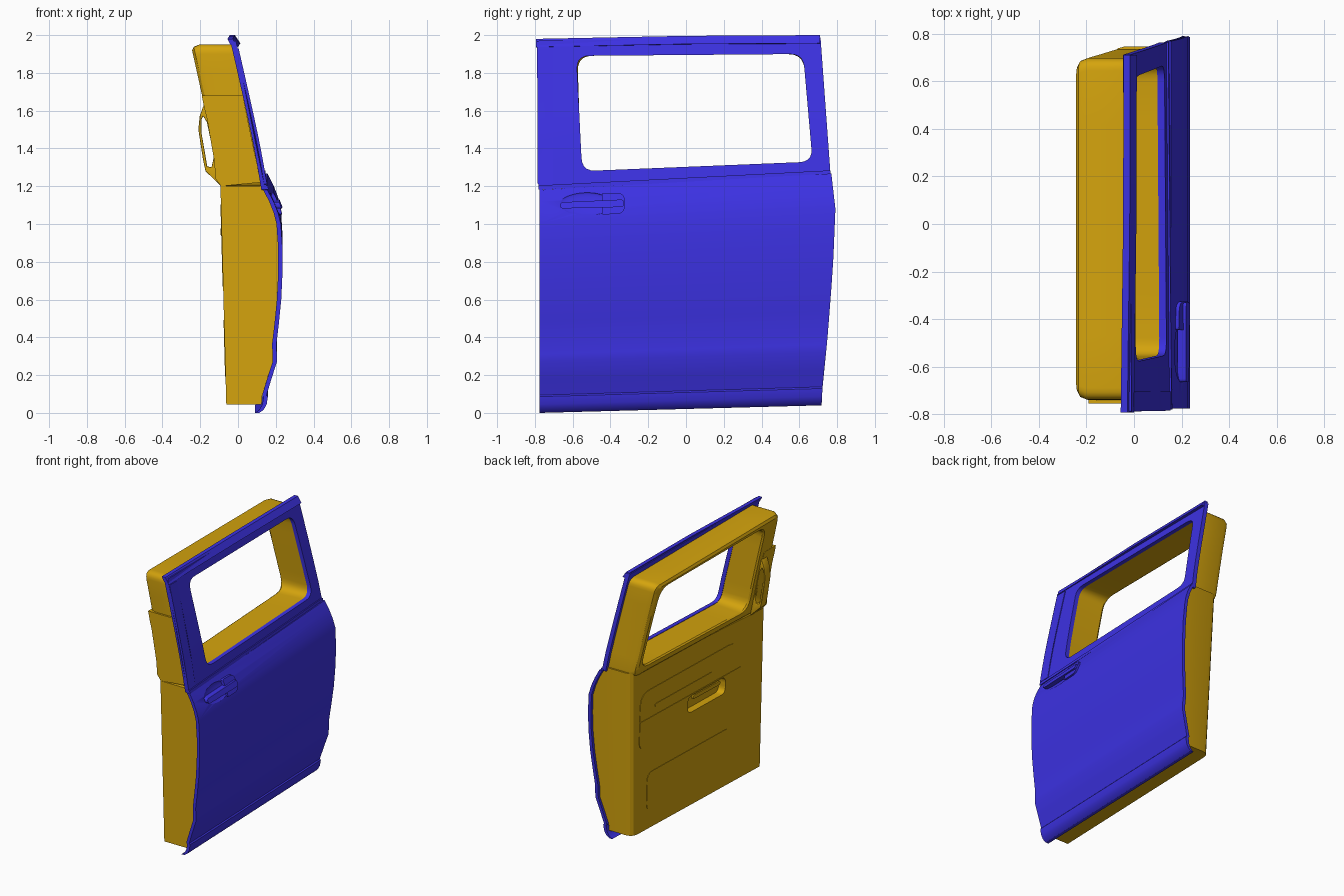
import bpy, bmesh
from math import radians
from mathutils import Vector

if "Cube" in bpy.data.objects:
    bpy.data.objects.remove(bpy.data.objects["Cube"])


def material(name, rgb):
    m = bpy.data.materials.new(name)
    m.use_nodes = True
    m.diffuse_color = (*rgb, 1)
    m.node_tree.nodes["Principled BSDF"].inputs["Base Color"].default_value = (*rgb, 1)
    return m


blue = material("blue_paint", (0.045, 0.031, 0.76))
yellow = material("yellow_trim", (0.66, 0.37, 0.004))
parts = []


# ---------- helpers ----------
def loft(name, loops, mat, caps=True):
    """Bridge equal loops; cap the ends, or join last to first."""
    bm = bmesh.new()
    rows = [[bm.verts.new(p) for p in loop] for loop in loops]
    n = len(rows[0])
    pairs = list(zip(rows, rows[1:])) + ([] if caps else [(rows[-1], rows[0])])
    for a, b in pairs:
        for i in range(n):
            j = (i + 1) % n
            bm.faces.new((a[i], a[j], b[j], b[i]))
    if caps:
        bm.faces.new(rows[0])
        bm.faces.new(rows[-1])
    bmesh.ops.recalc_face_normals(bm, faces=bm.faces)
    me = bpy.data.meshes.new(name)
    bm.to_mesh(me)
    bm.free()
    me.materials.append(mat)
    ob = bpy.data.objects.new(name, me)
    bpy.context.collection.objects.link(ob)
    parts.append(ob)
    return ob


def interp(points, z):
    """Piecewise linear value for z from (value, z) points in rising z."""
    for (a, za), (b, zb) in zip(points, points[1:]):
        if z <= zb:
            break
    return a + (b - a) * (z - za) / (zb - za)


def rounded_quad(corners, radii, arc=5, edge=6):
    """Outline in (y, z) of a quad with rounded corners."""
    if not isinstance(radii, (list, tuple)):
        radii = [radii] * 4
    c = [Vector(p) for p in corners]
    out = []
    for i in range(4):
        p, prev, nxt, after = c[i], c[i - 1], c[(i + 1) % 4], radii[(i + 1) % 4]
        a = p + (prev - p).normalized() * radii[i]
        b = p + (nxt - p).normalized() * radii[i]
        for k in range(arc + 1):
            t = k / arc
            out.append(a * (1 - t) ** 2 + p * 2 * t * (1 - t) + b * t * t)
        end = nxt + (p - nxt).normalized() * after
        out += [b.lerp(end, k / edge) for k in range(1, edge)]
    return out


def inset(corners, d):
    signs = ((1, 1), (-1, 1), (-1, -1), (1, -1))
    return [(y + sy * d, z + sz * d) for (y, z), (sy, sz) in zip(corners, signs)]


def plate(name, corners, r, surf, t, mat):
    """Rounded plate standing t proud of a surface x = surf(y, z)."""
    o = rounded_quad(corners, r)
    sink = -0.01 if t > 0 else 0.01
    return loft(name, [[(surf(y, z) + d, y, z) for y, z in o] for d in (sink, t)], mat)


def apply_mod(ob, kind, **props):
    mod = ob.modifiers.new(kind, kind)
    for k, v in props.items():
        setattr(mod, k, v)
    bpy.context.view_layer.objects.active = ob
    bpy.ops.object.modifier_apply(modifier=mod.name)


def cut(targets, cutter):
    for ob in targets:
        apply_mod(ob, "BOOLEAN", operation="DIFFERENCE", solver="EXACT", object=cutter)
    if cutter in parts:
        parts.remove(cutter)
    bpy.data.objects.remove(cutter)


# ---------- shared shapes ----------
skin_profile = [(.112, 0), (.135, .015), (.152, .045), (.158, .086), (.151, .094), (.177, .18),
                (.206, .27), (.206, .31), (.203, .36), (.217, .48), (.229, .6), (.236, .75),
                (.235, .88), (.227, 1.0), (.212, 1.06), (.188, 1.12), (.156, 1.18)]
skin_front_y = [(.718, 0), (.723, .1), (.748, .33), (.778, .7), (.791, 1.0), (.767, 1.2)]
frame_profile = [(.154, 1.18), (.116, 1.4), (.073, 1.6), (.028, 1.8), (-.018, 2.0)]
trim_profile = [(-.09, 1.2), (-.19, 1.68), (-.25, 1.95)]
window = [(-.55, 1.28), (.67, 1.33), (.62, 1.9), (-.58, 1.89)]


def along(y):
    return (y + .78) / 1.55


def rise(z, u):
    return z + (.04 + .04 * z) * u


def flat_z(y, z):
    u = along(y)
    return (z - .04 * u) / (1 + .04 * u)


def skin_x(y, z):
    return interp(skin_profile, flat_z(y, z))


def frame_x(y, z):
    return interp(frame_profile, z)


def trim_x(y, z):
    return interp(trim_profile, z)


def panel_x(y, z):
    return -.0607 - .027 * flat_z(y, z)


# ---------- lower door: skin and inner body ----------
def door_slab(name, pts, back_y, ends, mat):
    """Slab of a side profile; ends are (gap to the front edge, inset of the inner face)."""
    loops = [[(x, back_y, z) for x, z in pts]]
    for gap, pull_in in ends:
        loops.append([(x + (pull_in if x < 0 else 0), interp(skin_front_y, z) - gap, rise(z, 1))
                      for x, z in pts])
    return loft(name, loops, mat)


outer_skin = door_slab("outer_skin", skin_profile
                       + [(x - .023, z) for x, z in reversed(skin_profile)], -.775, [(0, 0)], blue)
body_side = [(x - .0225, z) for x, z in skin_profile if .09 < z < 1.17]
inner_body = door_slab("inner_body", [(-.062, .045), (.125, .045)] + body_side
                       + [(.13, 1.2), (-.093, 1.2)], -.755,
                       [(.075, 0), (.045, .008), (.028, .025), (.02, .055)], yellow)

# ---------- outer window frame ----------
frame_edge = [(-.78, 1.18), (.765, 1.265), (.712, 1.99), (-.79, 1.97)]
edge_loop = rounded_quad(frame_edge, .008)
hole_loop = rounded_quad(window, .07)
loft("window_frame", [[(frame_x(y, z) + d, y, z) for y, z in o] for o, d in
                      ((edge_loop, 0), (hole_loop, 0), (hole_loop, -.03), (edge_loop, -.03))],
     blue, caps=False)
gutter = [(-.048, 2.0), (-.02, 2.0), (.008, 1.957), (-.014, 1.955), (-.032, 1.97)]
loft("roof_gutter", [[(x - .008, -.793, z - .02) for x, z in gutter],
                     [(x + .002, 0, z - .004) for x, z in gutter],
                     [(x + .004, .71, z) for x, z in gutter]], blue)
plate("rear_pillar_strip", [(-.785, 1.21), (-.705, 1.215), (-.705, 1.93), (-.788, 1.93)],
      .005, frame_x, .005, blue)
plate("belt_moulding", [(-.78, 1.182), (.765, 1.262), (.765, 1.284), (-.78, 1.204)],
      .004, frame_x, .008, blue)

# ---------- inner window surround ----------
surround = [(-.745, 1.19), (.74, 1.25), (.695, 1.95), (-.74, 1.95)]
inner_hole = [(-.555, 1.27), (.675, 1.32), (.62, 1.9), (-.575, 1.89)]


def trim_loop(corners, r, depth):
    return [(trim_x(y, z) + depth, y, z) for y, z in rounded_quad(corners, r)]


def seat_loop(corners, r):
    return [(frame_x(y, z) - .025, y, z) for y, z in rounded_quad(corners, r)]


loft("window_surround", [seat_loop(surround, .05), trim_loop(surround, .05, .045),
                         trim_loop(inset(surround, .012), .05, .013),
                         trim_loop(inset(surround, .03), .05, 0),
                         trim_loop(inset(inner_hole, -.008), .09, 0),
                         trim_loop(inner_hole, .08, .012),
                         seat_loop(inset(window, -.003), .07)], yellow, caps=False)

# ---------- rear pillar cover and its pull handle ----------
cover = [(-.09, 1.2), (-.12, 1.24), (-.125, 1.33), (-.163, 1.55),
         (-.18, 1.62), (-.192, 1.68), (.025, 1.68), (.12, 1.22)]
loft("rear_pillar_cover", [[(x, y, z) for x, z in cover] for y in (-.755, -.62)], yellow)
grip = [(-.09, 1.2), (-.172, 1.28), (-.185, 1.34), (-.21, 1.5),
        (-.203, 1.57), (-.178, 1.64), (-.14, 1.6), (-.1, 1.3)]
grip_hole = [(-.14, 1.3), (-.163, 1.305), (-.172, 1.36), (-.193, 1.48),
             (-.194, 1.55), (-.185, 1.572), (-.165, 1.54), (-.127, 1.36)]
pull = loft("pull_handle", [[(x, y, z) for x, z in o] for o, y in
                            ((grip, -.67), (grip_hole, -.67), (grip_hole, -.605), (grip, -.605))],
            yellow, caps=False)
apply_mod(pull, "BEVEL", width=.008, segments=2, limit_method="ANGLE", angle_limit=radians(60))


# ---------- inner door panels ----------
def inner_plate(name, y0, y1, z0, z1, r, t):
    c = [(y, z + .04 * along(y)) for y, z in ((y0, z0), (y1, z0), (y1, z1), (y0, z1))]
    return plate(name, c, r, panel_x, t, yellow)


armrest = inner_plate("armrest_panel", -.51, .65, .66, .863, [.06, .06, .004, .004], -.003)
upper = inner_plate("upper_panel", -.51, .65, .87, 1.07, [.004, .004, .1, .16], -.003)
inner_plate("lower_panel", -.4, .55, .18, .46, .06, -.003)
inner_plate("trim_strip", -.17, .48, .92, .945, .01, -.006)
pocket = [(-.33, .745), (.1, .755), (.1, .875), (-.33, .865)]
cut([inner_body, armrest, upper],
    plate("pocket_cutter", pocket, .045, lambda y, z: -.15, .12, yellow))
plate("pocket_grip", [(-.27, .83), (.04, .84), (.04, .868), (-.27, .858)],
      .01, panel_x, -.003, yellow)

# ---------- outer door handle ----------
bpy.ops.mesh.primitive_uv_sphere_add(segments=40, ring_count=20, location=(.2, -.53, 1.105),
                                     rotation=(0, radians(-24), 0))
bowl = bpy.context.object
bowl.scale = (.015, .14, .068)
bpy.context.view_layer.update()
cut([outer_skin], bowl)
plate("handle_grip", [(-.665, 1.082), (-.33, 1.09), (-.33, 1.13), (-.665, 1.115)],
      .015, skin_x, .026, blue)
plate("handle_cap", [(-.445, 1.05), (-.325, 1.055), (-.325, 1.165), (-.445, 1.165)],
      [.01, .04, .04, .01], skin_x, .014, blue)

# ---------- shading ----------
bpy.ops.object.select_all(action="DESELECT")
for ob in parts:
    ob.select_set(True)
bpy.context.view_layer.objects.active = outer_skin
bpy.ops.object.shade_smooth_by_angle(angle=radians(30))
